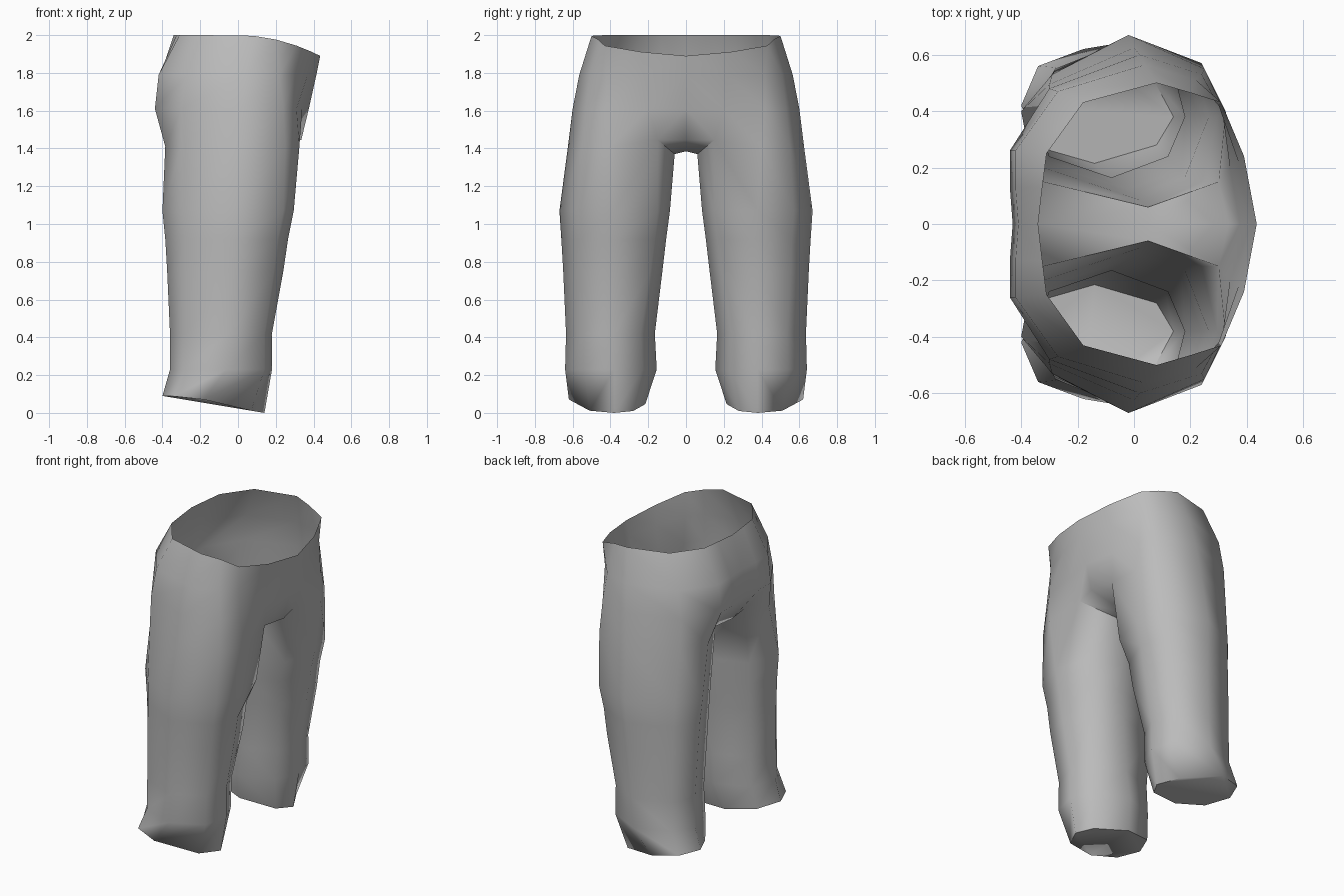
import bpy, bmesh, math

if "Cube" in bpy.data.objects:
    bpy.data.objects.remove(bpy.data.objects["Cube"])

# One plain cloth colour
cloth = bpy.data.materials.new("grey cloth")
cloth.diffuse_color = (0.5, 0.5, 0.5, 1)
cloth.use_nodes = True
cloth.node_tree.nodes["Principled BSDF"].inputs["Base Color"].default_value = cloth.diffuse_color

# Half rings of the hips (x, y), from front centre round the side to back centre
waist = [(.435, 0), (.39, .24), (.31, .43), (.2, .465), (.08, .5),
         (-.18, .43), (-.31, .25), (-.325, .13), (-.34, 0)]
belly = [(.415, 0), (.37, .22), (.30, .42), (.22, .51), (.04, .565),
         (-.27, .47), (-.42, .26), (-.42, .13), (-.41, 0)]
seat = [(.375, 0), (.34, .20), (.31, .42), (.24, .53), (.02, .60),
        (-.30, .48), (-.44, .26), (-.44, .13), (-.43, 0)]
groin = [(.335, 0), (.30, .15), (.325, .40), (.25, .55), (0, .625),
         (-.30, .495), (-.385, .32), (-.32, .15), (-.34, 0)]

# Leg rings (x, y): front inner, front, outer side, back, inner side
thigh = [(.24, .15), (.295, .38), (.24, .57), (-.02, .67),
         (-.29, .53), (-.40, .40), (-.32, .20), (.02, .085)]
above_knee = [(.18, .165), (.265, .38), (.21, .56), (-.025, .66),
              (-.285, .535), (-.385, .405), (-.315, .21), (0, .105)]
knee = [(.17, .19), (.24, .38), (.19, .555), (-.03, .65),
        (-.285, .54), (-.375, .41), (-.31, .22), (-.02, .125)]
calf = [(.12, .24), (.18, .38), (.14, .535), (-.05, .635),
        (-.28, .55), (-.36, .42), (-.30, .24), (-.08, .165)]
ankle = [(.11, .23), (.18, .38), (.14, .54), (-.06, .64),
         (-.28, .555), (-.36, .42), (-.31, .24), (-.10, .155)]
hem = [(.08, .28), (.14, .38), (.07, .51), (-.18, .62),
       (-.34, .56), (-.40, .42), (-.33, .27), (-.14, .215)]

bm = bmesh.new()


def ring(points, height):
    return [bm.verts.new((x, y, height(x, y))) for x, y in points]


def bridge(upper, lower, closed=False):
    n = len(upper)
    for i in range(n if closed else n - 1):
        j = (i + 1) % n
        bm.faces.new((upper[i], upper[j], lower[j], lower[i]))


# Hips: the waist dips at the front
hips = [ring(waist, lambda x, y: 2 - .11 * (max(x, 0) / .435) ** 2),
        ring(belly, lambda x, y: 1.79),
        ring(seat, lambda x, y: 1.61),
        ring(groin, lambda x, y: 1.445 if y < .2 else 1.41)]
for a, b in zip(hips, hips[1:]):
    bridge(a, b)

# Crotch saddle between the legs
g = hips[-1]
inner = bm.verts.new((.05, .06, 1.37))
middle = bm.verts.new((.05, 0, 1.385))
bm.faces.new((g[1], g[0], middle, inner))
bm.faces.new((inner, middle, g[8], g[7]))

# Leg with a sloping, closed hem
leg = [g[1:8] + [inner]]
for points, z in ((thigh, 1.07), (above_knee, .92), (knee, .75),
                  (calf, .42), (ankle, .23)):
    leg.append(ring(points, lambda x, y: z))
leg.append(ring(hem, lambda x, y: .09 * (.14 - x) / .54 + .16 * max(0, y - .51)))
for a, b in zip(leg, leg[1:]):
    bridge(a, b, True)
bm.faces.new(leg[-1])

# Mirror to the other side
bmesh.ops.mirror(bm, geom=bm.verts[:] + bm.edges[:] + bm.faces[:],
                 axis='Y', merge_dist=.001)
bmesh.ops.remove_doubles(bm, verts=bm.verts[:], dist=.001)
bmesh.ops.recalc_face_normals(bm, faces=bm.faces[:])

mesh = bpy.data.meshes.new("trousers")
bm.to_mesh(mesh)
bm.free()
mesh.materials.append(cloth)
trousers = bpy.data.objects.new("trousers", mesh)
bpy.context.collection.objects.link(trousers)
bpy.context.view_layer.objects.active = trousers
trousers.select_set(True)
bpy.ops.object.shade_smooth_by_angle(angle=math.radians(75))
